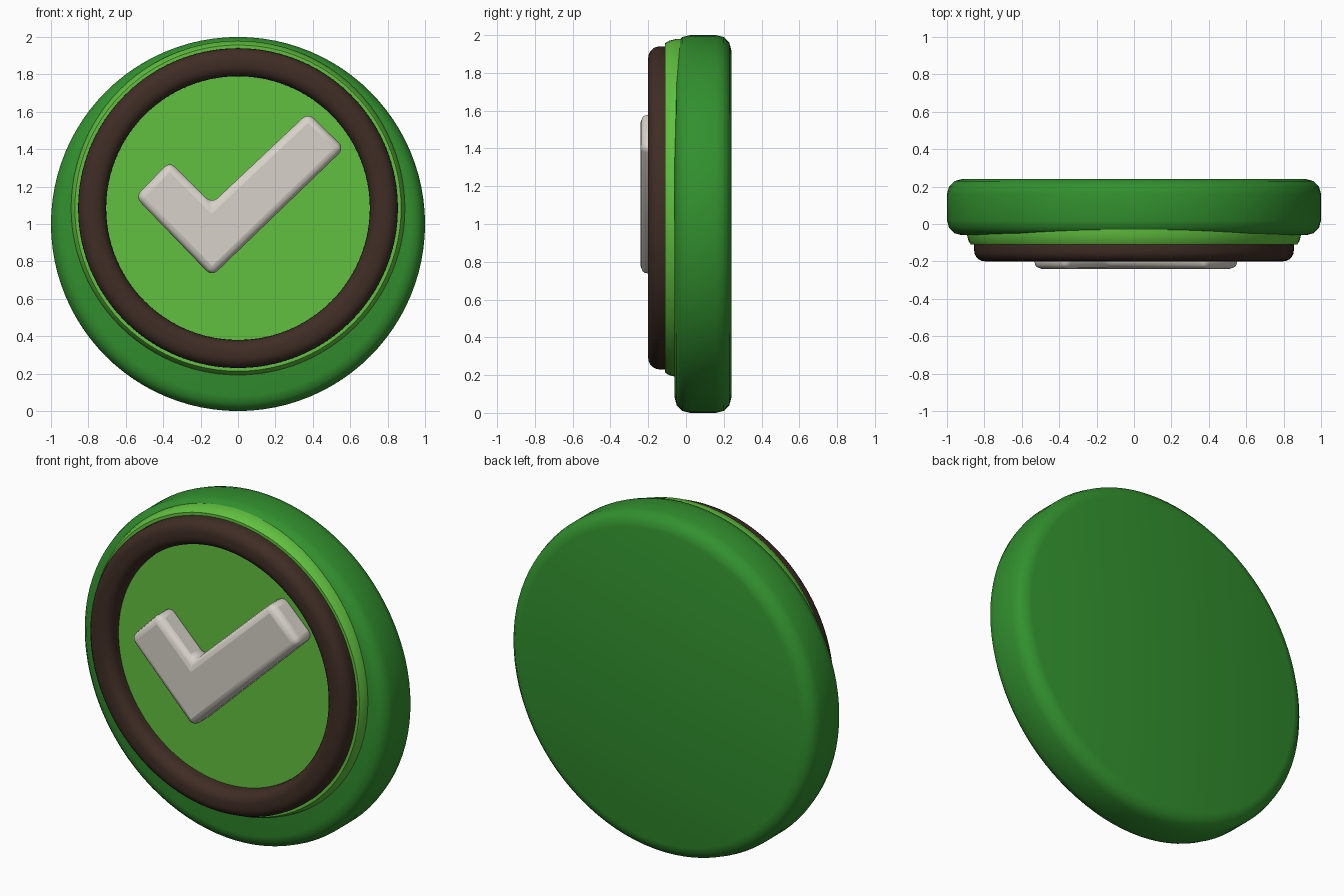
import bpy, bmesh, math

if "Cube" in bpy.data.objects:
    bpy.data.objects.remove(bpy.data.objects["Cube"])

SEGMENTS = 96


def material(name, rgb):
    m = bpy.data.materials.new(name)
    m.diffuse_color = (*rgb, 1.0)
    m.use_nodes = True
    m.node_tree.nodes["Principled BSDF"].inputs["Base Color"].default_value = m.diffuse_color
    return m


DARK_GREEN = material("dark green", (0.032, 0.280, 0.028))
LIGHT_GREEN = material("light green", (0.120, 0.530, 0.050))
BROWN = material("dark brown", (0.050, 0.026, 0.018))
WHITE = material("warm white", (0.680, 0.640, 0.580))


def finish(bm, name, mat):
    bmesh.ops.recalc_face_normals(bm, faces=bm.faces)
    mesh = bpy.data.meshes.new(name)
    bm.to_mesh(mesh)
    bm.free()
    mesh.materials.append(mat)
    ob = bpy.data.objects.new(name, mesh)
    bpy.context.collection.objects.link(ob)
    return ob


def smooth(ob, degrees=40):
    bpy.ops.object.select_all(action='DESELECT')
    ob.select_set(True)
    bpy.context.view_layer.objects.active = ob
    bpy.ops.object.shade_smooth_by_angle(angle=math.radians(degrees))


def arc(r, y, radius, start, end, steps=4):
    """Rounded corner in the (radius, y) profile plane."""
    return [(r + radius * math.cos(math.radians(start + (end - start) * i / steps)),
             y + radius * math.sin(math.radians(start + (end - start) * i / steps)))
            for i in range(steps + 1)]


def lathe(name, profile, centre_z, mat, closed=False):
    """Turn a (radius, y) profile around the y direction."""
    bm = bmesh.new()
    verts = [bm.verts.new((r, y, centre_z)) for r, y in profile]
    pairs = list(zip(verts, verts[1:]))
    if closed:
        pairs.append((verts[-1], verts[0]))
    edges = [bm.edges.new(p) for p in pairs]
    bmesh.ops.spin(bm, geom=verts + edges, cent=(0, 0, centre_z), axis=(0, 1, 0),
                   angle=math.tau, steps=SEGMENTS)
    bmesh.ops.remove_doubles(bm, verts=bm.verts, dist=0.0005)
    bmesh.ops.dissolve_degenerate(bm, edges=bm.edges, dist=0.0001)
    smooth(finish(bm, name, mat))


# Thick base disc with rounded rims
lathe("base_disc",
      [(0, -0.06)] + arc(0.92, 0.02, 0.08, -90, 0, 3)
      + arc(0.92, 0.16, 0.08, 0, 90, 3) + [(0, 0.24)], 1.0, DARK_GREEN)

# Raised face plate, set slightly higher than the base
lathe("face_plate",
      [(0, -0.11), (0.872, -0.11), (0.885, -0.09), (0.895, -0.05), (0.895, 0.03), (0, 0.03)],
      1.085, LIGHT_GREEN)

# Rounded rim ring on the face plate
lathe("rim_ring",
      [(0.705, -0.10)] + arc(0.765, -0.14, 0.06, 180, 270, 5)
      + arc(0.795, -0.14, 0.06, 270, 360, 5) + [(0.855, -0.10)],
      1.085, BROWN, closed=True)

# Bevelled check mark
outline = [(-0.55, 1.145), (-0.365, 1.335), (-0.14, 1.11),
           (0.375, 1.595), (0.57, 1.405), (-0.14, 0.72)]
bm = bmesh.new()
face = bm.faces.new([bm.verts.new((x, -0.24, z)) for x, z in outline])
ext = bmesh.ops.extrude_face_region(bm, geom=[face], use_keep_orig=True)
bmesh.ops.translate(bm, vec=(0, 0.16, 0),
                    verts=[v for v in ext["geom"] if isinstance(v, bmesh.types.BMVert)])
check = finish(bm, "check_mark", WHITE)
bevel = check.modifiers.new("rounded edges", 'BEVEL')
bevel.width = 0.04
bevel.segments = 3
bevel.limit_method = 'ANGLE'
smooth(check)
